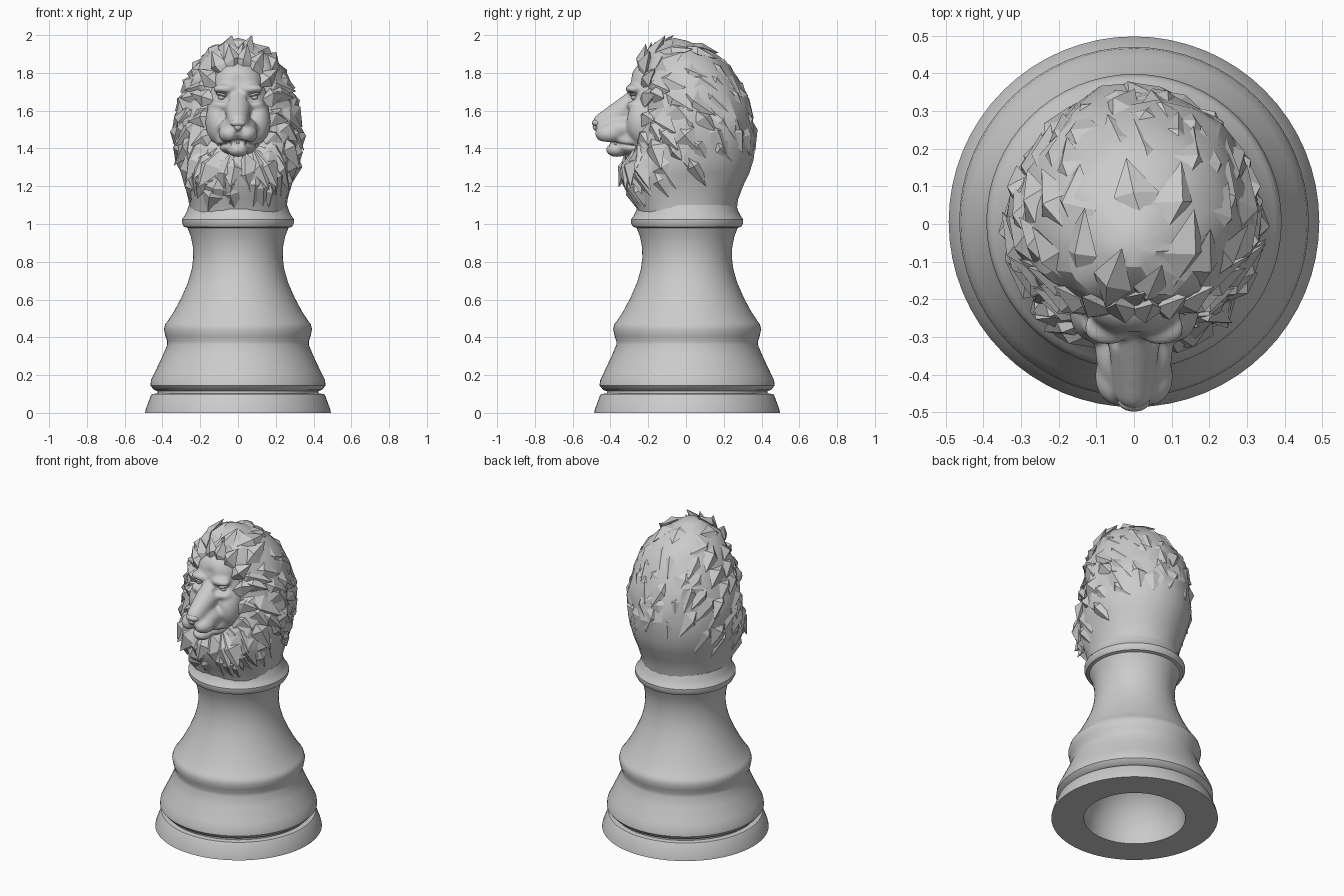
import bpy, bmesh, math, random
from mathutils import Vector, Matrix

if "Cube" in bpy.data.objects:
    bpy.data.objects.remove(bpy.data.objects["Cube"])

random.seed(11)


def make_object(name, bm, angle=None):
    bmesh.ops.remove_doubles(bm, verts=bm.verts, dist=1e-5)
    bmesh.ops.recalc_face_normals(bm, faces=bm.faces)
    mesh = bpy.data.meshes.new(name)
    bm.to_mesh(mesh)
    bm.free()
    ob = bpy.data.objects.new(name, mesh)
    bpy.context.collection.objects.link(ob)
    if angle:
        smooth(ob, angle)
    return ob


def smooth(ob, angle):
    bpy.ops.object.select_all(action='DESELECT')
    ob.select_set(True)
    bpy.context.view_layer.objects.active = ob
    bpy.ops.object.shade_smooth_by_angle(angle=math.radians(angle))


def loft(bm, rings):
    rows = [[bm.verts.new(p) for p in ring] for ring in rings]
    for a, b in zip(rows, rows[1:]):
        for i in range(len(a)):
            j = (i + 1) % len(a)
            bm.faces.new((a[i], a[j], b[j], b[i]))


def ellipsoid(bm, c, r, segs=24):
    m = Matrix.Translation(c) @ Matrix.Diagonal((*r, 1))
    bmesh.ops.create_uvsphere(bm, u_segments=segs, v_segments=segs // 2, radius=1, matrix=m)


# Turned pedestal, with a domed hollow underneath
dome = [(.30 * math.sin(t * math.pi / 16), .34 * math.cos(t * math.pi / 16)) for t in range(9)]
outer = [(.492, 0), (.488, .02), (.462, .09), (.455, .10), (.425, .103), (.425, .115), (.445, .122),
         (.464, .145), (.460, .175), (.44, .215), (.40, .30), (.375, .36), (.375, .38), (.385, .41),
         (.392, .445), (.385, .47), (.375, .482), (.34, .535), (.30, .61), (.265, .69), (.245, .76),
         (.237, .82), (.239, .88), (.25, .935), (.268, .98), (.286, .985), (.297, 1.005), (.297, 1.025),
         (.282, 1.045), (.272, 1.065), (.26, 1.10), (0, 1.10)]
bm = bmesh.new()
N = 64
loft(bm, [[(r * math.cos(2 * math.pi * i / N), .006 + r * math.sin(2 * math.pi * i / N), z) for i in range(N)]
          for r, z in dome + outer])
make_object("pedestal", bm, 35)

# Mane volume: height, half width, front y, back y
ROWS = [(1.06, .255, -.255, .267), (1.12, .26, -.275, .272), (1.20, .28, -.315, .302), (1.30, .308, -.34, .35),
        (1.37, .32, -.30, .364), (1.45, .328, -.245, .367), (1.55, .325, -.225, .354), (1.65, .305, -.22, .33),
        (1.75, .270, -.22, .285), (1.83, .232, -.22, .23), (1.90, .18, -.20, .16), (1.95, .12, -.165, .08),
        (1.98, .03, -.09, -.03)]


def mane_point(a, z):
    z = min(max(z, ROWS[0][0]), ROWS[-1][0])
    for lo, hi in zip(ROWS, ROWS[1:]):
        if z <= hi[0]:
            break
    t = (z - lo[0]) / (hi[0] - lo[0])
    w, f, b = (lo[k] + (hi[k] - lo[k]) * t for k in (1, 2, 3))
    mid = (f + b) / 2 if z > 1.85 else 0
    s, c = math.sin(a), math.cos(a)
    e = 0.86 if c > 0 else 1.0
    x = w * math.copysign(abs(s) ** e, s)
    y = mid + (f - mid) * c ** e if c > 0 else mid + (b - mid) * -c
    return Vector((x, y, z))


def wild(p):
    return p.z > 1.27 + .5 * p.y


bm = bmesh.new()
rings = []
for row in range(14):
    ring = []
    z = 1.06 + .91 * row / 13
    for i in range(24):
        a = 2 * math.pi * i / 24
        p = mane_point(a, z)
        if wild(p) and z < 1.93:
            p = mane_point(a + random.uniform(-.09, .09), z + random.uniform(-.022, .022))
            k = 1 + random.uniform(-.035, .055)
            p = Vector((p.x * k, p.y * k, p.z))
        ring.append(p)
    rings.append(ring)
rings.append([Vector((0, -.06, 1.985))] * 24)
loft(bm, rings)
make_object("mane_body", bm, 24)

# Broad faceted locks of hair that sweep away from the face
bm = bmesh.new()


def lock(p, n, d, length, width, h):
    d = (d - n * d.dot(n)).normalized()
    s = d.cross(n)
    sink = (length * .5) ** 2 * 1.4
    k = random.uniform(-.25, .25)
    pts = [p - d * length * .45 - n * (sink + .012), p + s * width * .5 - n * .012 + d * length * k * .5,
           p - s * width * .5 - n * .012 - d * length * k * .5, p + s * width * k + n * h,
           p + d * length * .55 + n * (h * .55 - sink), p + d * length * .15 - n * .045]
    root, left, right, ridge, tip, under = [bm.verts.new((q.x, q.y, min(q.z, 2.0))) for q in pts]
    for f in ((root, left, ridge), (root, ridge, right), (left, tip, ridge), (ridge, tip, right),
              (left, under, tip), (under, right, tip), (root, under, left), (root, right, under)):
        bm.faces.new(f)


def surface_lock(a, z, length, width, h, turn=0):
    p = mane_point(a, z)
    e = .03
    n = (mane_point(a + e, z) - mane_point(a - e, z)).cross(mane_point(a, z + e) - mane_point(a, z - e))
    n.normalize()
    if n.dot(p - Vector((0, 0, 1.55))) < 0:
        n.negate()
    d = (p - Vector((0, -.35, 1.62))).normalized() + Vector((turn, 0, -.55 if z < 1.85 else 0))
    lock(p, n, d, length, width, h)


for row in range(10):
    z0 = 1.15 + row * .086
    count = max(6, int(2 * math.pi * mane_point(math.pi / 2, z0).x / .125))
    for i in range(count):
        a = 2 * math.pi * (i + .5 * (row % 2) + random.uniform(-.25, .25)) / count
        z = z0 + random.uniform(-.03, .03)
        p = mane_point(a, z)
        in_face = abs(p.x) < .15 and p.y < 0 and 1.34 < z < 1.84
        if in_face or not wild(p):
            continue
        h = random.uniform(.010, .020) if p.y > .1 or z > 1.88 else random.uniform(.018, .034)
        surface_lock(a, z, random.uniform(.18, .27), random.uniform(.09, .15), h, random.uniform(-.35, .35))

# Broad plates under the chin and the tufted fringe round the face
for side in (-1, 1):
    for a, z, turn in ((.14, 1.27, .1), (.45, 1.31, .3), (.35, 1.19, .2), (.7, 1.25, .4)):
        surface_lock(side * a, z, .24, .16, .022, side * turn)
    for x, y, z in ((.035, -.24, 1.865), (.10, -.23, 1.84), (.155, -.215, 1.77), (.18, -.215, 1.67),
                    (.19, -.22, 1.56), (.18, -.235, 1.46), (.145, -.265, 1.375)):
        p = Vector((side * x, y, z))
        lock(p, Vector((side * x, -.25, .08)).normalized(), p - Vector((0, -.4, 1.62)), .17, .10, .024)
make_object("mane_locks", bm)

# Face: overlapping volumes fused into one smooth skin
bm = bmesh.new()
ellipsoid(bm, (0, -.16, 1.60), (.17, .14, .245))
ellipsoid(bm, (0, -.20, 1.745), (.13, .098, .115))
ellipsoid(bm, (0, -.26, 1.44), (.115, .13, .085))
ellipsoid(bm, (0, -.365, 1.392), (.058, .06, .038))
ellipsoid(bm, (0, -.33, 1.505), (.105, .13, .068))
for i in range(19):
    t = i / 18
    r = .078 - .019 * t
    ellipsoid(bm, (0, -.235 - .2 * t, 1.655 - .122 * t), (r * (1.02 - .1 * t), r, r))
for s in (-1, 1):
    ellipsoid(bm, (s * .043, -.405, 1.478), (.062, .078, .052))
    ellipsoid(bm, (s * .105, -.225, 1.54), (.068, .09, .12))
    ellipsoid(bm, (s * .07, -.275, 1.715), (.065, .048, .028))
    ellipsoid(bm, (s * .085, -.265, 1.632), (.055, .05, .03))
raw = make_object("face_blocks", bm)
rm = raw.modifiers.new("fuse", 'REMESH')
rm.mode = 'VOXEL'
rm.voxel_size = .009
sm = raw.modifiers.new("soften", 'SMOOTH')
sm.factor = .5
sm.iterations = 12
dg = bpy.context.evaluated_depsgraph_get()
dg.update()
skin = bpy.data.meshes.new_from_object(raw.evaluated_get(dg))
bpy.data.objects.remove(raw)
face = bpy.data.objects.new("face", skin)
bpy.context.collection.objects.link(face)

# Carve eye sockets, nostrils, lip groove, forehead crease and mouth line
dents = [(0, -.48, 1.475, .016, .012), (0, -.46, 1.45, .016, .012), (0, -.295, 1.76, .03, .008)]
for s in (-1, 1):
    dents += [(s * .088, -.298, 1.672, .024, .014), (s * .06, -.315, 1.664, .018, .010),
              (s * .03, -.485, 1.512, .012, .010)]
moves = []
for v in skin.vertices:
    depth = sum(k * math.exp(-((v.co - Vector((x, y, z))).length / r) ** 2) for x, y, z, r, k in dents)
    if v.co.y < -.27:
        line = 1.434 - .22 * abs(v.co.x)
        depth += .016 * math.exp(-((v.co.z - line) / .010) ** 2)
    moves.append(v.co - v.normal * depth)
for v, co in zip(skin.vertices, moves):
    v.co = co
smooth(face, 60)

# Nose pad, eyes and heavy upper lids
bm = bmesh.new()
ellipsoid(bm, (0, -.470, 1.535), (.043, .028, .022))
ellipsoid(bm, (0, -.472, 1.514), (.022, .022, .022))
make_object("nose", bm, 40)
bm = bmesh.new()
for s in (-1, 1):
    ellipsoid(bm, (s * .088, -.276, 1.670), (.018, .016, .012), 16)
make_object("eyes", bm, 40)
bm = bmesh.new()
for s in (-1, 1):
    m = (Matrix.Translation((s * .086, -.276, 1.684)) @ Matrix.Rotation(s * -.25, 4, 'Y')
         @ Matrix.Diagonal((.032, .022, .009, 1)))
    bmesh.ops.create_uvsphere(bm, u_segments=16, v_segments=8, radius=1, matrix=m)
make_object("eyelids", bm, 40)
